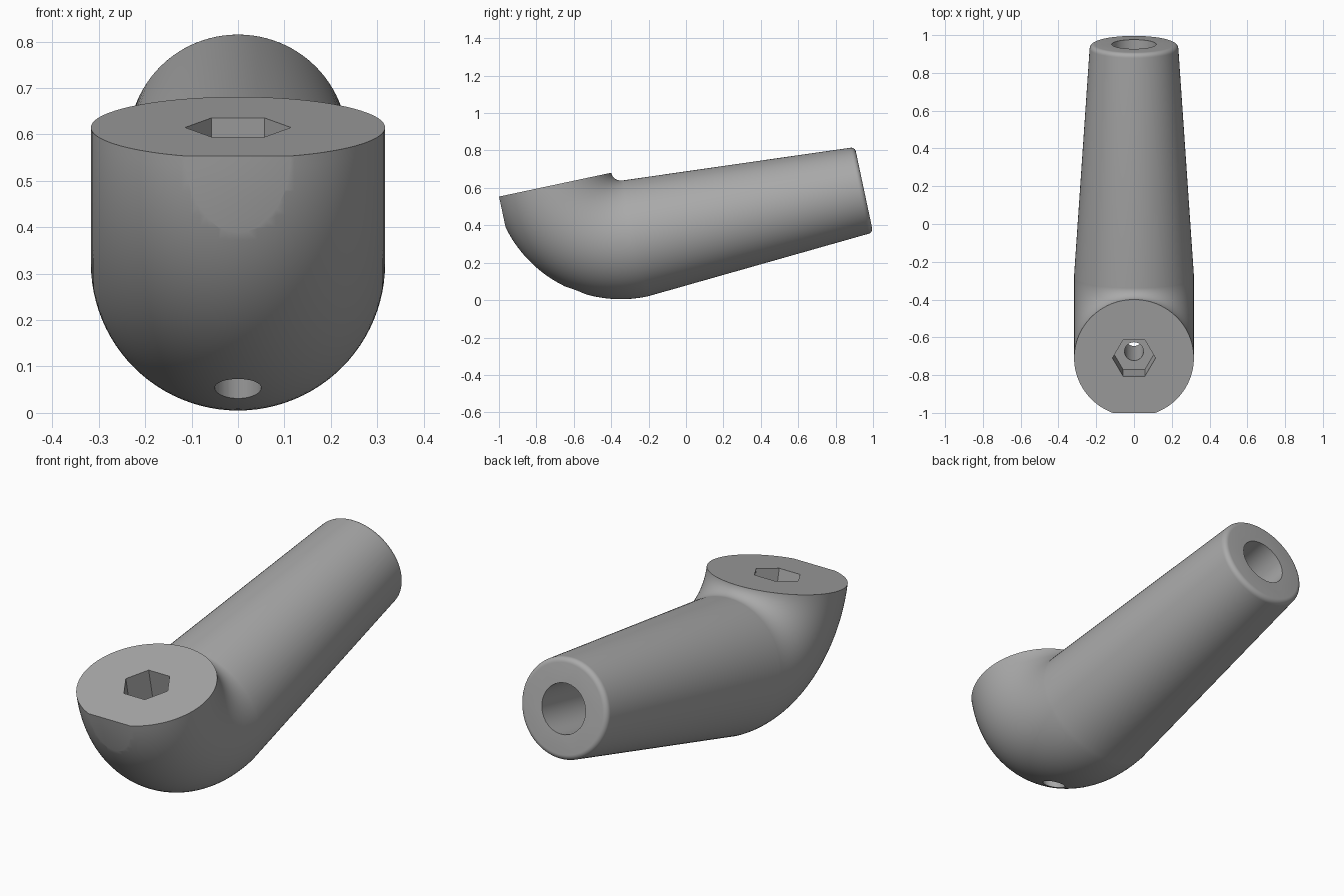
import bpy, bmesh
from math import sin, cos, pi, radians
from mathutils import Matrix, Vector

if "Cube" in bpy.data.objects:
    bpy.data.objects.remove(bpy.data.objects["Cube"])

TILT = radians(12)
BEND, TUBE = 0.37, 0.317          # bend radius and tube radius
LENGTH, END_R, ROUND = 1.25, 0.235, 0.025
SEG = 96
# Tilted frame with its origin at the centre of the bend
FRAME = Matrix.Translation((0, -0.348, 0.692)) @ Matrix.Rotation(TILT, 4, "X")

gray = bpy.data.materials.new("plain_gray")
gray.use_nodes = True
color = (0.4, 0.4, 0.4, 1)
gray.diffuse_color = color
gray.node_tree.nodes["Principled BSDF"].inputs["Base Color"].default_value = color


def make_object(name, bm):
    bmesh.ops.recalc_face_normals(bm, faces=bm.faces)
    bm.transform(FRAME)
    mesh = bpy.data.meshes.new(name)
    bm.to_mesh(mesh)
    bm.free()
    mesh.materials.append(gray)
    obj = bpy.data.objects.new(name, mesh)
    bpy.context.collection.objects.link(obj)
    return obj


def prism(name, sides, radius, start, end):
    """Closed prism between two points of the tilted frame."""
    start, end = Vector(start), Vector(end)
    axis = end - start
    place = Matrix.Translation((start + end) / 2) @ axis.to_track_quat("Z", "X").to_matrix().to_4x4()
    bm = bmesh.new()
    bmesh.ops.create_cone(bm, cap_ends=True, segments=sides, radius1=radius,
                          radius2=radius, depth=axis.length, matrix=place)
    return make_object(name, bm)


# Sections of the elbow and tapered arm: centre, outward direction, radius
sections = []
steps = 40
for i in range(steps + 1):
    a = pi / 2 * i / steps
    out = Vector((0, -cos(a), -sin(a)))
    sections.append((out * BEND, out, TUBE))
down = Vector((0, 0, -1))
for i in range(7):
    a = pi / 2 * i / 6
    along = LENGTH - ROUND + ROUND * sin(a)
    sections.append((Vector((0, along, -BEND)), down, END_R - ROUND + ROUND * cos(a)))

bm = bmesh.new()
rings = []
for centre, out, radius in sections:
    rings.append([bm.verts.new(centre + out * radius * cos(t) + Vector((radius * sin(t), 0, 0)))
                  for t in (2 * pi * k / SEG for k in range(SEG))])
for low, high in zip(rings, rings[1:]):
    for k in range(SEG):
        n = (k + 1) % SEG
        bm.faces.new((low[k], low[n], high[n], high[k]))
bm.faces.new(rings[0])
bm.faces.new(rings[-1])
elbow = make_object("elbow_arm", bm)

# Cutters: front flat, hexagonal nut pocket, bolt hole and arm socket
bm = bmesh.new()
bmesh.ops.create_cube(bm, size=1, matrix=Matrix.Translation((0, -0.666 - 0.5, -0.2)))
cutters = [
    make_object("front_flat_cutter", bm),
    prism("nut_pocket_cutter", 6, 0.114, (0, -BEND, 0.1), (0, -BEND, -0.17)),
    prism("bolt_hole_cutter", 32, 0.05, (0, -BEND, -0.1), (0, -BEND, -0.9)),
    prism("arm_socket_cutter", 32, 0.118, (0, LENGTH + 0.1, -BEND), (0, LENGTH - 0.8, -BEND)),
]
# Turn the pocket so that two corners point sideways
pocket = cutters[1].data
if max(v.co.x for v in pocket.vertices) < 0.11:
    turn = FRAME @ Matrix.Translation((0, -BEND, 0)) @ Matrix.Rotation(pi / 6, 4, "Z") \
        @ Matrix.Translation((0, BEND, 0)) @ FRAME.inverted()
    pocket.transform(turn)

bpy.context.view_layer.objects.active = elbow
elbow.select_set(True)
for cutter in cutters:
    mod = elbow.modifiers.new(cutter.name, "BOOLEAN")
    mod.operation = "DIFFERENCE"
    mod.solver = "EXACT"
    mod.object = cutter
    bpy.ops.object.modifier_apply(modifier=mod.name)
for cutter in cutters:
    bpy.data.objects.remove(cutter)
bpy.ops.object.shade_smooth_by_angle(angle=radians(30))
